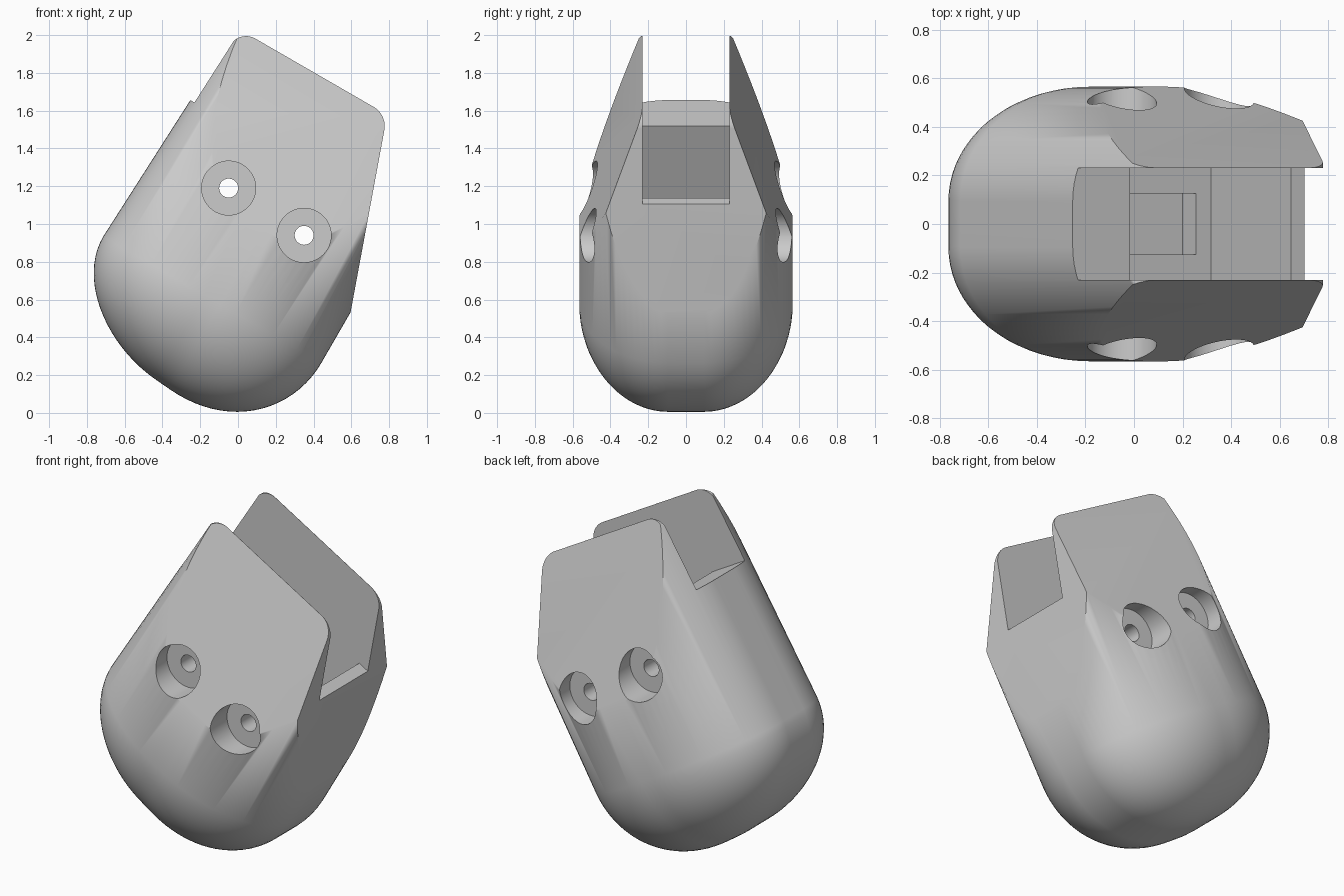
import bpy, bmesh, math
from mathutils import Vector, Matrix

if "Cube" in bpy.data.objects:
    bpy.data.objects.remove(bpy.data.objects["Cube"], do_unlink=True)

TILT = math.radians(30)   # the whole part leans toward +x
TOP = 1.762               # height along the leaning axis
SLOT = 0.23               # half width of the slot
RADII = Vector((0.62, 0.47, 0.55))   # elliptical corner radii of the body
BASE = -0.10              # underside along the leaning axis

grey = bpy.data.materials.new("plain_grey")
grey.use_nodes = True
grey.diffuse_color = (0.6, 0.6, 0.6, 1)
grey.node_tree.nodes["Principled BSDF"].inputs["Base Color"].default_value = (0.6, 0.6, 0.6, 1)


def make_object(name, bm):
    bmesh.ops.recalc_face_normals(bm, faces=bm.faces)
    mesh = bpy.data.meshes.new(name)
    bm.to_mesh(mesh)
    bm.free()
    obj = bpy.data.objects.new(name, mesh)
    obj.rotation_euler.y = TILT
    mesh.materials.append(grey)
    bpy.context.collection.objects.link(obj)
    return obj


def add_box(bm, low, high):
    low, high = Vector(low), Vector(high)
    m = Matrix.Translation((low + high) / 2) @ Matrix.Diagonal((*(high - low), 1))
    bmesh.ops.create_cube(bm, size=1, matrix=m)


def slice_off(bm, point, normal):
    geom = bm.verts[:] + bm.edges[:] + bm.faces[:]
    cut = bmesh.ops.bisect_plane(bm, geom=geom, dist=1e-5, plane_co=point,
                                 plane_no=Vector(normal).normalized(), clear_outer=True)
    edges = [e for e in cut["geom_cut"] if isinstance(e, bmesh.types.BMEdge)]
    if edges:
        bmesh.ops.holes_fill(bm, edges=edges, sides=0)


def round_corner(bm, centre, radius, start, end, steps):
    # tangent slices around a circle give a rounded corner
    for i in range(steps):
        a = math.radians(start + (end - start) * i / (steps - 1))
        n = Vector((math.cos(a), 0, math.sin(a)))
        slice_off(bm, Vector(centre) + n * radius, n)


# Rounded body: bevelled with unit radius, then stretched to elliptical corners
bm = bmesh.new()
low, high = Vector((-1.085, -0.565, BASE)), Vector((0.25, 0.565, 2.6))
add_box(bm, [a / r for a, r in zip(low, RADII)], [a / r for a, r in zip(high, RADII)])
bmesh.ops.bevel(bm, geom=bm.edges[:], offset=1, offset_type='OFFSET',
                segments=20, profile=0.5, affect='EDGES')
bmesh.ops.scale(bm, vec=RADII, verts=bm.verts)
# Slight taper of the back wall and tilt of the underside
shoulder = BASE + RADII.z
for v in bm.verts:
    if v.co.z > shoulder + 0.01:
        back = min(max((-0.4 - v.co.x) / 0.68, 0), 1)
        v.co.x += 0.045 * back * (v.co.z - shoulder)
    else:
        v.co.z += 0.08 * (-0.03 - v.co.x) * (shoulder - v.co.z) / RADII.z
# Sloping cheeks and rounded top corners
for side in (1, -1):
    slice_off(bm, (0, side * (SLOT + 0.001), TOP), (0, side, 0.388))
round_corner(bm, (-0.19, 0, TOP - 0.12), 0.12, 19.5, 90, 9)
round_corner(bm, (-0.91, 0, TOP - 0.1), 0.1, 97, 165, 8)
body = make_object("rounded_body", bm)


def box_cutter(name, low, high):
    bm = bmesh.new()
    add_box(bm, low, high)
    return make_object(name, bm)


def bore_cutter(name, u, v, radius, y0, y1):
    bm = bmesh.new()
    m = Matrix.Translation((u, (y0 + y1) / 2, v)) @ Matrix.Rotation(math.pi / 2, 4, 'X')
    bmesh.ops.create_cone(bm, cap_ends=True, segments=48, radius1=radius, radius2=radius,
                          depth=y1 - y0, matrix=m)
    return make_object(name, bm)


# Open slot, deep pocket and inner recess
cutters = [
    box_cutter("slot_cutter", (-2, -SLOT, 1.308), (1, SLOT, 3)),
    box_cutter("pocket_cutter", (-0.774, -SLOT, 0.65), (-0.01, SLOT, 1.4)),
    box_cutter("recess_cutter", (-0.70, -0.125, 0.54), (-0.081, 0.125, 0.8)),
]
# Counterbored screw holes on both cheeks
for u, v in ((-0.638, 1.006), (-0.167, 0.989)):
    cutters.append(bore_cutter("through_hole_cutter", u, v, 0.05, -1, 1))
    for y0, y1 in ((0.40, 1), (-1, -0.40)):
        cutters.append(bore_cutter("counterbore_cutter", u, v, 0.143, y0, y1))

bpy.ops.object.select_all(action='DESELECT')
bpy.context.view_layer.objects.active = body
body.select_set(True)
for cutter in cutters:
    cutter.hide_render = True
    mod = body.modifiers.new("cut", 'BOOLEAN')
    mod.operation = 'DIFFERENCE'
    mod.solver = 'EXACT'
    mod.object = cutter
    bpy.ops.object.modifier_apply(modifier=mod.name)
    bpy.data.objects.remove(cutter, do_unlink=True)

# Smooth shading with crisp cut edges
bpy.ops.object.shade_smooth_by_angle(angle=math.radians(48))
normals = body.modifiers.new("weighted_normals", 'WEIGHTED_NORMAL')
normals.keep_sharp = True
